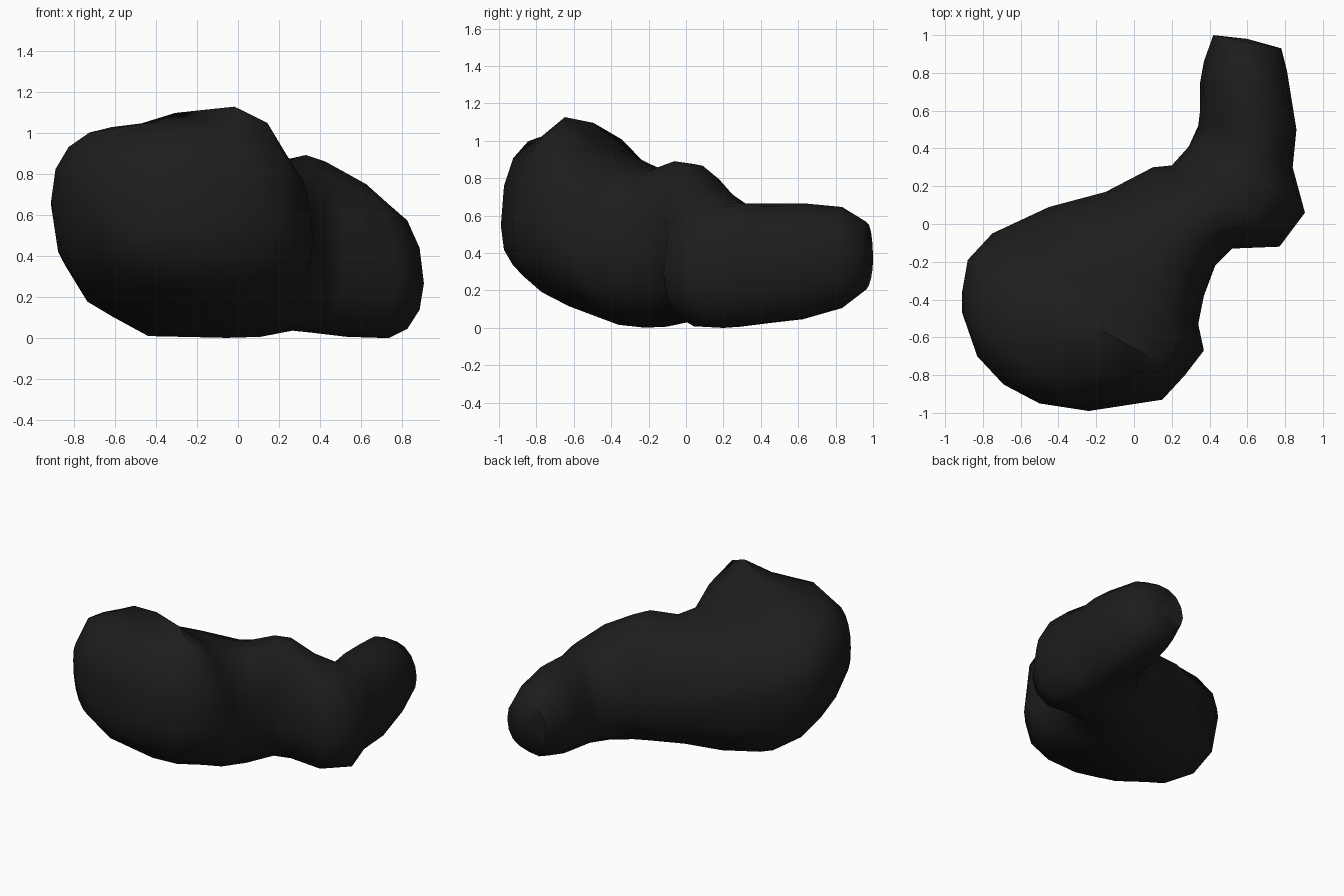
import bpy, bmesh, math

# Cross-sections along the bent body:
# left x, left y, right x, right y, bottom z, top z, widest z, top tilt, bottom tilt
SECTIONS = [
    (-0.83, -0.70, -0.50, -0.95, 0.44, 0.90, 0.64, 0, -0.03),
    (-0.91, -0.47, -0.24, -0.99, 0.29, 1.04, 0.62, 0, -0.03),
    (-0.91, -0.36, 0.15, -0.93, 0.17, 1.07, 0.60, 0, 0.02),
    (-0.88, -0.19, 0.27, -0.80, 0.08, 1.11, 0.58, 0.13, 0.05),
    (-0.75, -0.05, 0.37, -0.67, 0.03, 0.97, 0.54, 0.13, 0.10),
    (-0.45, 0.09, 0.34, -0.53, 0.015, 0.89, 0.45, 0.06, 0.03),
    (-0.15, 0.17, 0.37, -0.38, 0.02, 0.86, 0.42, 0.06, 0),
    (0.10, 0.30, 0.43, -0.22, 0.05, 0.89, 0.40, 0.14, 0),
    (0.20, 0.31, 0.52, -0.13, 0.04, 0.88, 0.36, 0.09, -0.02),
    (0.29, 0.41, 0.77, -0.12, 0.02, 0.78, 0.30, 0.05, -0.05),
    (0.34, 0.52, 0.905, 0.06, 0.02, 0.68, 0.28, 0.04, -0.07),
    (0.35, 0.60, 0.84, 0.30, 0.04, 0.68, 0.33, 0.03, -0.07),
    (0.35, 0.75, 0.86, 0.50, 0.06, 0.68, 0.36, 0.02, -0.06),
    (0.37, 0.86, 0.81, 0.81, 0.12, 0.66, 0.38, 0, -0.04),
    (0.42, 1.00, 0.78, 0.93, 0.22, 0.58, 0.38, 0, -0.03),
]
SIDES = 16


def rounded(v, power):
    return math.copysign(abs(v) ** power, v) if abs(v) > 1e-6 else 0.0


def ring(bm, index, sec):
    lx, ly, rx, ry, zb, zt, zm, kt, kb = sec
    big = index < 6                     # the large end is boxier and leans left
    out = []
    for i in range(SIDES):
        a = 2 * math.pi * i / SIDES
        power = 0.85 if big else 0.97
        if index == 3 and math.sin(a) > 0:
            power = 0.72                # raised shoulder of the big end
        u, w = rounded(math.cos(a), power), rounded(math.sin(a), power)
        t = (u + 1) / 2
        mid = zm - (0.06 * u if big else 0)
        z = mid + (w * (zt - mid + kt * u) if w > 0 else w * (mid - zb - kb * u))
        out.append(bm.verts.new((lx + (rx - lx) * t, ly + (ry - ly) * t, z)))
    return out


# Bent boulder body, lofted through the sections
bm = bmesh.new()
rings = [ring(bm, i, s) for i, s in enumerate(SECTIONS)]
for a, b in zip(rings, rings[1:]):
    for i in range(SIDES):
        j = (i + 1) % SIDES
        bm.faces.new((a[i], a[j], b[j], b[i]))

# Blunt faceted ends
for r, tip in ((rings[0], (-0.69, -0.85, 0.64)), (rings[-1], (0.60, 0.98, 0.38))):
    c = bm.verts.new(tip)
    for i in range(SIDES):
        bm.faces.new((r[i], r[(i + 1) % SIDES], c))
bmesh.ops.recalc_face_normals(bm, faces=bm.faces)

# Rest the lowest point on the ground
low = min(v.co.z for v in bm.verts)
for v in bm.verts:
    v.co.z -= low

mesh = bpy.data.meshes.new("boulder_body")
bm.to_mesh(mesh)
bm.free()
body = bpy.data.objects.new("boulder_body", mesh)
bpy.context.collection.objects.link(body)

# Single charcoal colour
mat = bpy.data.materials.new("charcoal")
mat.diffuse_color = (0.012, 0.012, 0.012, 1)
mesh.materials.append(mat)

# Soft shading, only the sharpest folds stay crisp
bpy.context.view_layer.objects.active = body
body.select_set(True)
bpy.ops.object.shade_smooth_by_angle(angle=math.radians(60))
